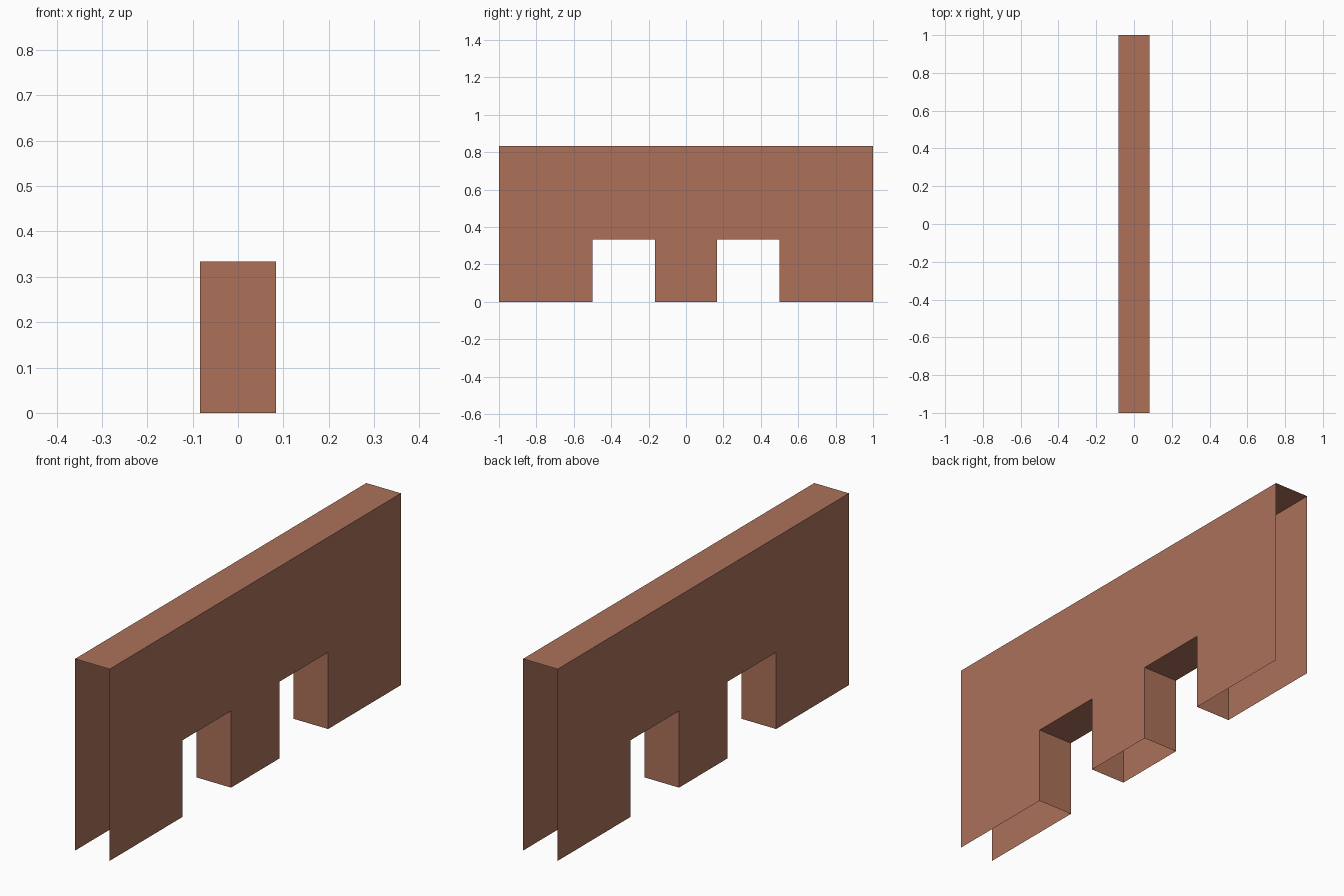
import bpy
import bmesh

if "Cube" in bpy.data.objects:
    bpy.data.objects.remove(bpy.data.objects["Cube"])

HALF = 1 / 12      # half wall thickness
TOP = 5 / 6        # wall height
DOOR = 1 / 3       # opening height
IN, OUT = 1 / 6, 1 / 2   # inner and outer edges of each opening

brown = bpy.data.materials.new("clay_brown")
brown.diffuse_color = (0.413, 0.165, 0.102, 1)
brown.use_nodes = True
brown.node_tree.nodes["Principled BSDF"].inputs["Base Color"].default_value = brown.diffuse_color

# Side outline (y, z), counter-clockwise seen from +x
outline = [(-1, 0), (-OUT, 0), (-OUT, DOOR), (-IN, DOOR), (-IN, 0),
           (IN, 0), (IN, DOOR), (OUT, DOOR), (OUT, 0), (1, 0),
           (1, TOP), (-1, TOP)]

bm = bmesh.new()
right = [bm.verts.new((HALF, y, z)) for y, z in outline]
left = [bm.verts.new((-HALF, y, z)) for y, z in outline]

# Two wall sheets
bm.faces.new(right)
bm.faces.new(left[::-1])

# Top and opening linings; the underside and both ends stay open
for i, (y0, z0) in enumerate(outline):
    j = (i + 1) % len(outline)
    y1, z1 = outline[j]
    underside = z0 == 0 and z1 == 0
    end = abs(y0) == 1 and y0 == y1
    if not (underside or end):
        bm.faces.new((right[j], right[i], left[i], left[j]))

mesh = bpy.data.meshes.new("wall_with_openings")
bm.to_mesh(mesh)
bm.free()
mesh.materials.append(brown)
wall = bpy.data.objects.new("wall_with_openings", mesh)
bpy.context.collection.objects.link(wall)
